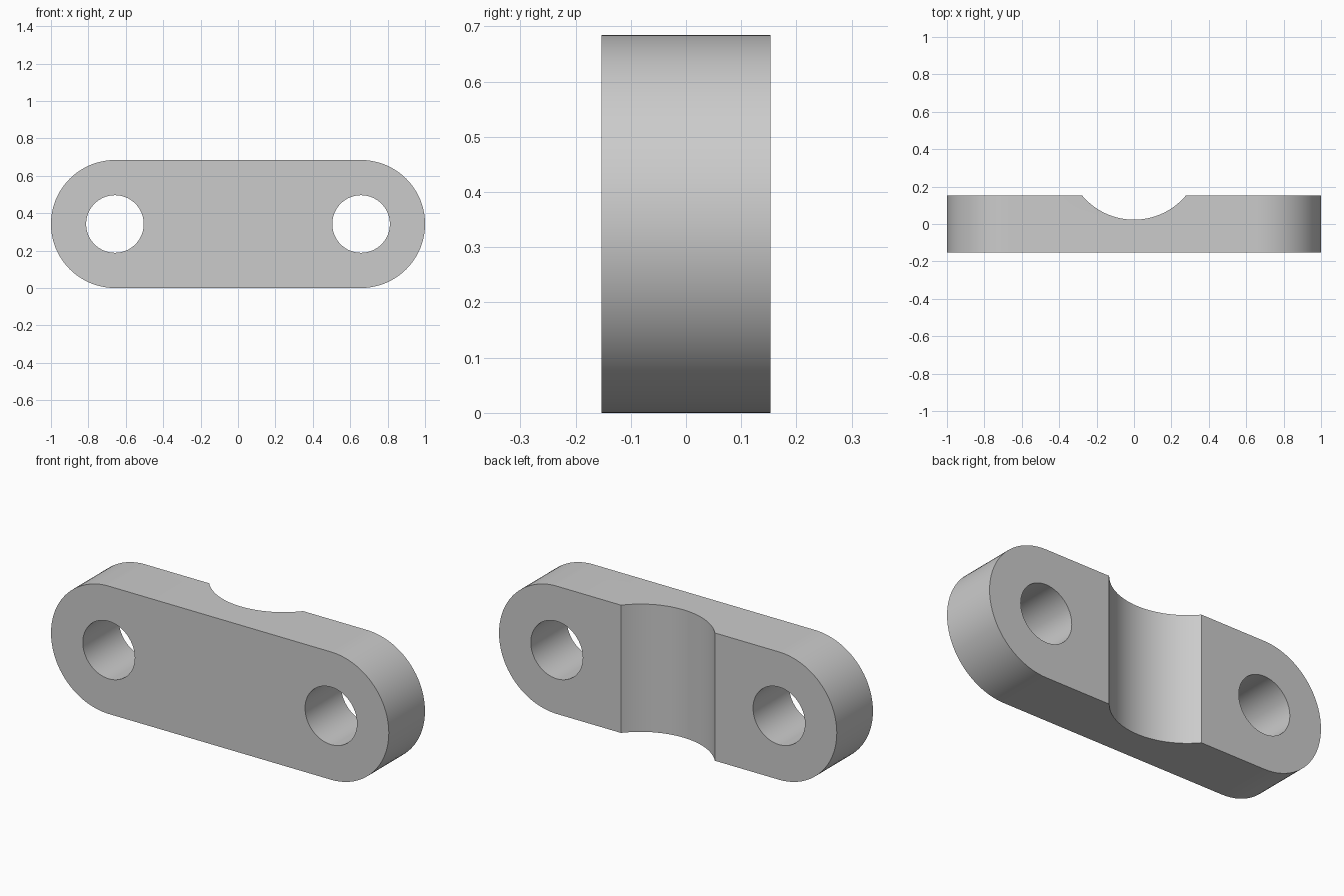
import bpy, bmesh, math

cube = bpy.data.objects.get("Cube")
if cube:
    bpy.data.objects.remove(cube, do_unlink=True)

HALF_DEPTH = 0.153
END_RADIUS = 0.342
HOLE_X = 1 - END_RADIUS
HOLE_RADIUS = 0.154
NOTCH_HALF_WIDTH = 0.278
NOTCH_FLOOR = 0.023

grey = bpy.data.materials.new("plain grey")
grey.use_nodes = True
grey.diffuse_color = (0.6, 0.6, 0.6, 1)
grey.node_tree.nodes["Principled BSDF"].inputs["Base Color"].default_value = grey.diffuse_color


def prism(name, points, offset):
    """Extrude a closed outline of 3D points by the given offset."""
    bm = bmesh.new()
    face = bm.faces.new([bm.verts.new(p) for p in points])
    ext = bmesh.ops.extrude_face_region(bm, geom=[face])
    moved = [v for v in ext["geom"] if isinstance(v, bmesh.types.BMVert)]
    bmesh.ops.translate(bm, verts=moved, vec=offset)
    bmesh.ops.recalc_face_normals(bm, faces=bm.faces)
    mesh = bpy.data.meshes.new(name)
    bm.to_mesh(mesh)
    bm.free()
    mesh.materials.append(grey)
    obj = bpy.data.objects.new(name, mesh)
    bpy.context.collection.objects.link(obj)
    return obj


def arc(cx, cy, radius, start, end, steps):
    angles = [start + (end - start) * i / steps for i in range(steps + 1)]
    return [(cx + radius * math.cos(a), cy + radius * math.sin(a)) for a in angles]


# Plate with two rounded ends
outline = (arc(HOLE_X, END_RADIUS, END_RADIUS, -math.pi / 2, math.pi / 2, 40)
           + arc(-HOLE_X, END_RADIUS, END_RADIUS, math.pi / 2, 1.5 * math.pi, 40))
plate = prism("link_plate", [(x, -HALF_DEPTH, z) for x, z in outline],
              (0, 2 * HALF_DEPTH, 0))

# Bolt hole cutters
cutters = []
for side, sign in (("left", 1), ("right", -1)):
    ring = arc(sign * HOLE_X, END_RADIUS, HOLE_RADIUS, 0, 2 * math.pi, 64)[:-1]
    cutters.append(prism(side + "_hole_cutter", [(x, -1, z) for x, z in ring], (0, 2, 0)))

# Round notch cutter across the back
sag = HALF_DEPTH - NOTCH_FLOOR
notch_radius = (NOTCH_HALF_WIDTH ** 2 + sag ** 2) / (2 * sag)
ring = arc(0, NOTCH_FLOOR + notch_radius, notch_radius, 0, 2 * math.pi, 96)[:-1]
cutters.append(prism("notch_cutter", [(x, y, -1) for x, y in ring], (0, 0, 3)))

# Cut the plate, then remove the cutters
bpy.ops.object.select_all(action="DESELECT")
bpy.context.view_layer.objects.active = plate
plate.select_set(True)
for cutter in cutters:
    cutter.hide_render = True
    mod = plate.modifiers.new(cutter.name, "BOOLEAN")
    mod.operation = "DIFFERENCE"
    mod.solver = "EXACT"
    mod.object = cutter
    bpy.ops.object.modifier_apply(modifier=mod.name)
    bpy.data.objects.remove(cutter, do_unlink=True)

bpy.ops.object.shade_smooth_by_angle(angle=math.radians(30))
